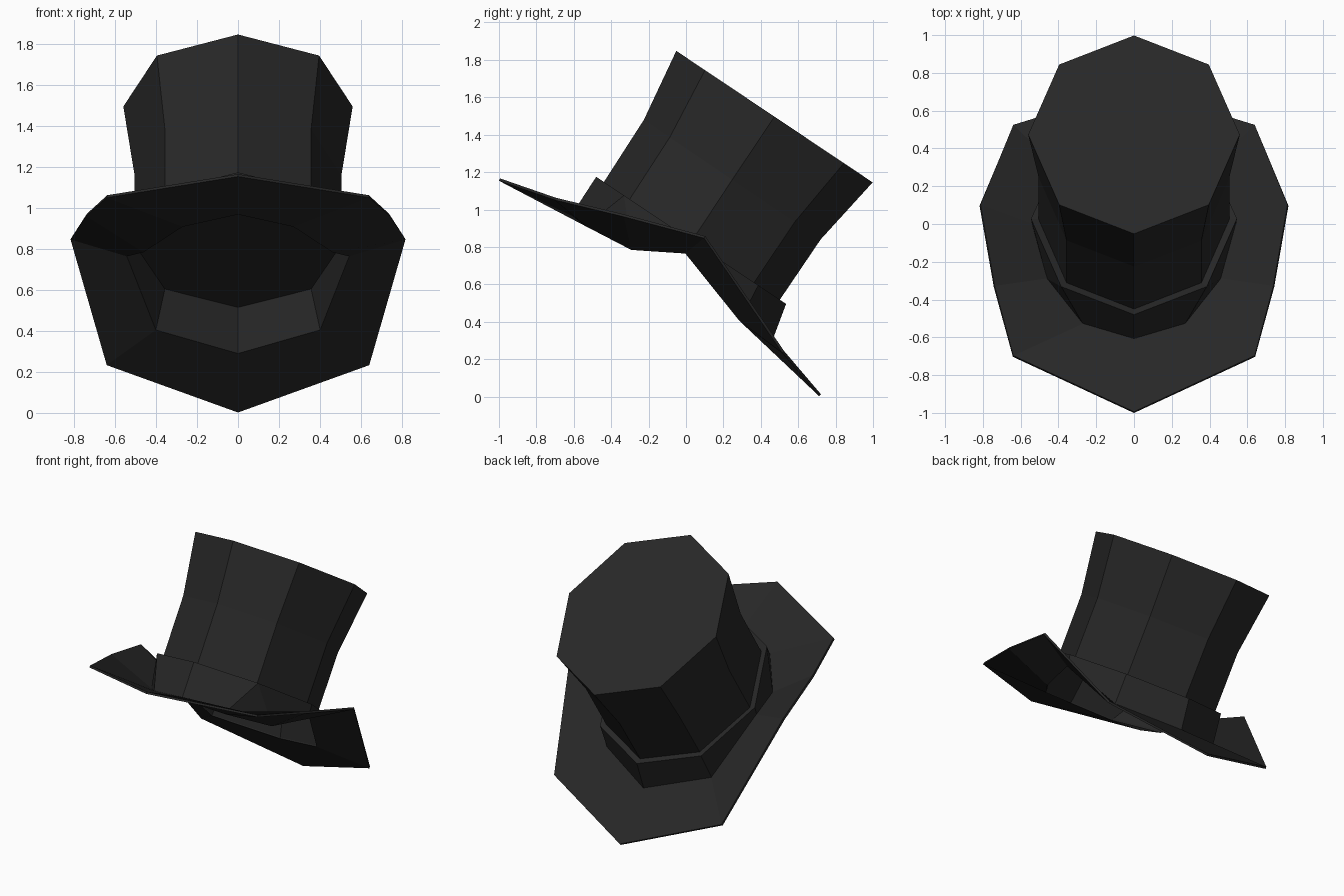
import bpy, bmesh, math

if "Cube" in bpy.data.objects:
    bpy.data.objects.remove(bpy.data.objects["Cube"])

felt = bpy.data.materials.new("black_felt")
felt.diffuse_color = (0.02, 0.02, 0.02, 1)
felt.use_nodes = True
felt.node_tree.nodes["Principled BSDF"].inputs["Base Color"].default_value = felt.diffuse_color


def make(name, rings, cap_ends=False, closed=False):
    """Loft equal-length rings of points into one flat-shaded object."""
    bm = bmesh.new()
    loops = [[bm.verts.new(p) for p in r] for r in rings]
    pairs = list(zip(loops, loops[1:]))
    if closed:
        pairs.append((loops[-1], loops[0]))
    for a, b in pairs:
        n = len(a)
        for i in range(n):
            j = (i + 1) % n
            bm.faces.new((a[i], a[j], b[j], b[i]))
    if cap_ends:
        bm.faces.new(loops[0])
        bm.faces.new(loops[-1])
    bmesh.ops.remove_doubles(bm, verts=bm.verts, dist=1e-4)
    bmesh.ops.recalc_face_normals(bm, faces=bm.faces)
    me = bpy.data.meshes.new(name)
    bm.to_mesh(me)
    bm.free()
    me.materials.append(felt)
    ob = bpy.data.objects.new(name, me)
    bpy.context.collection.objects.link(ob)
    return ob


def tilted_half(front, back, rx):
    """Right half of a tilted octagon given its front and back (y, z)."""
    cy, cz = (front[0] + back[0]) / 2, (front[1] + back[1]) / 2
    hy, hz = (front[0] - back[0]) / 2, (front[1] - back[1]) / 2
    return [(rx * math.sin(a), cy + hy * math.cos(a), cz + hz * math.cos(a))
            for a in (i * math.pi / 4 for i in range(5))]


def mirrored(half):
    """Close a half outline by mirroring it across x = 0."""
    return half + [(-x, y, z) for x, y, z in half[-2:0:-1]]


# Crown: flared, leaning octagonal tube, closed at both ends
base = tilted_half((-0.45, 1.13), (0.50, 0.515), 0.505)
middle = tilted_half((-0.225, 1.48), (0.72, 0.84), 0.505)
top = tilted_half((-0.052, 1.848), (0.998, 1.145), 0.56)
make("crown", [mirrored(r) for r in (base, middle, top)], cap_ends=True)

# Brim: bent sheet between the head opening and the outer edge
opening = [(0, -0.61, 0.975), (0.27, -0.53, 0.915), (0.46, -0.29, 0.79),
           (0.54, 0, 0.77), (0.40, 0.29, 0.41), (0, 0.46, 0.295)]
edge = [(0, -0.997, 1.16), (0.64, -0.70, 1.057), (0.74, -0.33, 0.967),
        (0.815, 0.10, 0.852), (0.64, 0.52, 0.238), (0, 0.717, 0.007)]
brim = make("brim", [mirrored(opening), mirrored(edge)])
thick = brim.modifiers.new("thickness", "SOLIDIFY")
thick.thickness = 0.014
thick.offset = 0


# Band: collar from the crown foot down to the opening, with a ledge on top
def match_opening(half):
    return mirrored([half[i] for i in (0, 1, 1, 2, 3, 4)])


band_top = tilted_half((-0.48, 1.175), (0.535, 0.495), 0.545)
make("band", [match_opening(base), match_opening(band_top), mirrored(opening)],
     closed=True)
